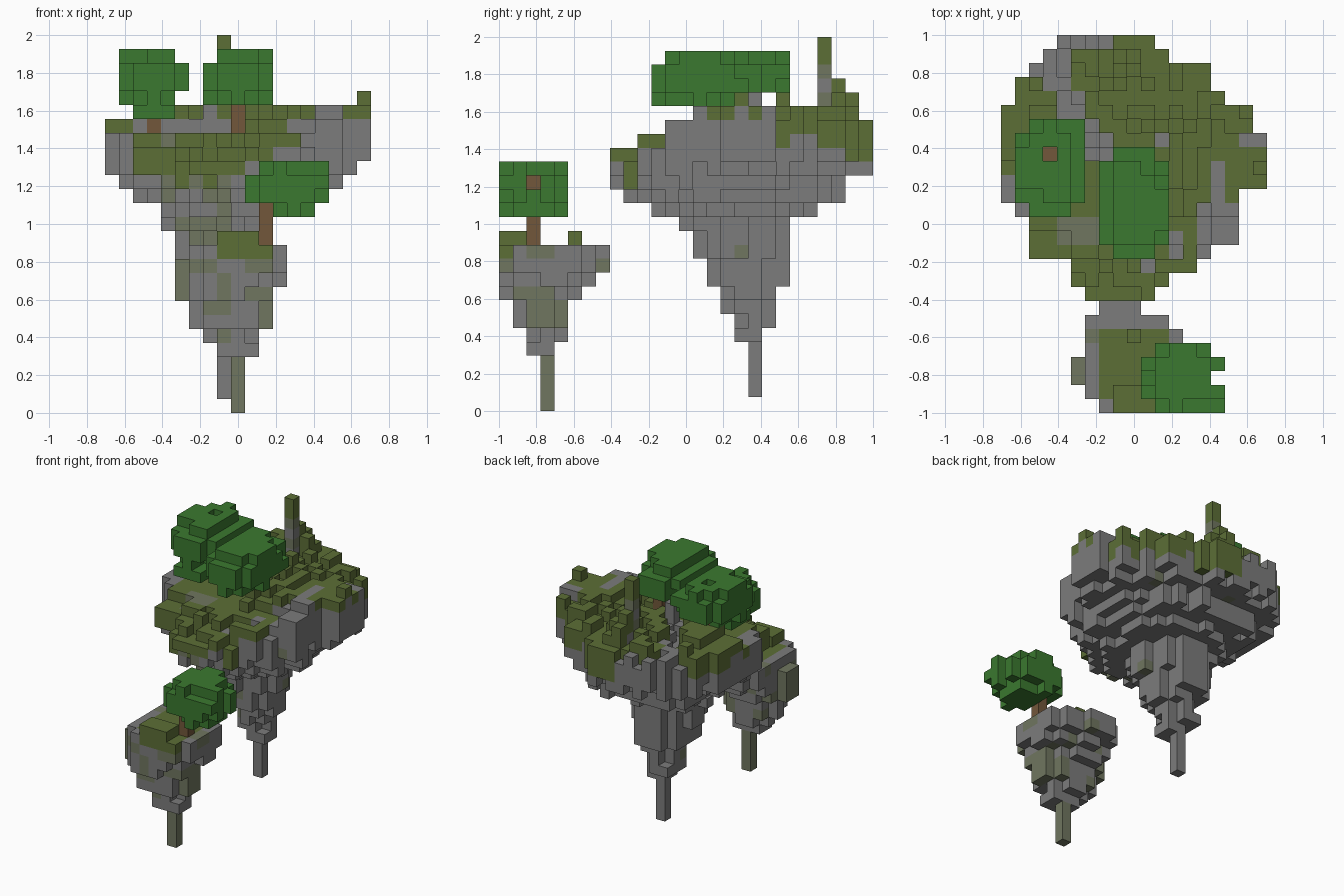
import bpy
import random
from mathutils import Vector

random.seed(11)
CELL = 2 / 27
ORIGIN = Vector((-9.5, -13.5, 0))

cube = bpy.data.objects.get("Cube")
if cube:
    bpy.data.objects.remove(cube, do_unlink=True)


def material(name, r, g, b):
    mat = bpy.data.materials.new(name)
    mat.use_nodes = True
    mat.diffuse_color = (r, g, b, 1)
    mat.node_tree.nodes["Principled BSDF"].inputs["Base Color"].default_value = (r, g, b, 1)
    return mat


PALETTE = {
    "rock": material("grey rock", .2, .2, .2),
    "mossy": material("mossy rock", .16, .18, .115),
    "moss": material("olive moss", .107, .156, .037),
    "leaf": material("green leaves", .043, .19, .029),
    "bark": material("brown bark", .168, .096, .043),
}
KINDS = list(PALETTE)

# Each part maps grid cells to a kind of block
parts = {}


def ellipse(cell, bounds):
    total = 0
    for c, (lo, hi) in zip(cell, bounds):
        half = (hi - lo + 1) / 2
        total += ((c - (lo + hi) / 2) / half) ** 2
    return total


def island(name, layers, plan, first_row, top, kind):
    """Stack tapering, craggy layers inside a plan outline, up to a height map."""
    cells = parts[name] = {}
    for row, (left, right) in enumerate(plan):
        j = first_row + row
        for i in range(left, right + 1):
            height = top(i, j)
            reach = random.uniform(.7, 1.1)
            for k in range(height + 1):
                box = layers.get(k)
                if k > max(layers) or box and ellipse(
                        (i, j), (box[:2], box[2:])) <= reach:
                    cells[i, j, k] = kind(i, j, k, height)


def canopy(name, bounds, keep):
    """Rounded, ragged clump of leaves."""
    cells = parts[name] = {}
    for i in range(bounds[0][0], bounds[0][1] + 1):
        for j in range(bounds[1][0], bounds[1][1] + 1):
            for k in range(bounds[2][0], bounds[2][1] + 1):
                d = ellipse((i, j, k), bounds)
                if d <= random.uniform(.98, 1.5) and keep(i, j, k):
                    cells[i, j, k] = "leaf"


def trunk(name, i, j, low, high):
    parts[name] = {(i, j, k): "bark" for k in range(low, high + 1)}


# Large island: outline rows front to back, then the tapering underside
BIG_PLAN = [(6, 10), (5, 11), (5, 13), (2, 14), (2, 16), (2, 16), (1, 16),
            (0, 16), (0, 18), (0, 18), (0, 18), (0, 18), (0, 17), (0, 17),
            (1, 15), (1, 14), (2, 14), (3, 11), (4, 10)]
BIG_LAYERS = {k: (8, 8, 18, 18) for k in range(1, 5)}
BIG_LAYERS.update({
    5: (8, 9, 17, 18), 6: (7, 9, 17, 19), 7: (7, 9, 16, 19),
    8: (7, 10, 16, 19), 9: (6, 10, 15, 20), 10: (6, 10, 15, 20),
    11: (5, 11, 14, 20), 12: (5, 11, 14, 20), 13: (4, 11, 13, 20),
    14: (4, 13, 11, 22), 15: (2, 15, 9, 24), 16: (1, 16, 8, 24),
    17: (-1, 17, 7, 26), 18: (-2, 19, 6, 28)})
PEAKS = {(8, 23): 26, (8, 24): 23, (9, 24): 22, (8, 25): 22, (18, 17): 22,
         (10, 20): 22, (7, 18): 22}


def bare(i, j):
    """Grey path and grey rims among the moss."""
    path = j >= 16 and abs(i - 3 - .6 * abs(24 - j)) < 1.1
    landing = 4 <= i <= 6 and j in (12, 13)
    back_edge = j == 26 and i < 8
    right_rim = i >= 14 and j <= 14 or i == 15 and j <= 17
    left_rim = i <= 1 and 14 <= j <= 16
    loose_stone = (i, j) in ((11, 19), (10, 10), (12, 11), (12, 12), (17, 19), (18, 19))
    return path or landing or back_edge or right_rim or left_rim or loose_stone


def big_top(i, j):
    if (i, j) in PEAKS:
        return PEAKS[i, j]
    if i <= 4 and j <= 12:
        return 18
    height = min(20, 17 + (j - 8) // 2)
    bump = random.random() < .45
    if i <= 9 and j <= 17:
        # Sunken terrace under the trees
        return min(19, height + bump)
    if i >= 15 and j <= 19:
        return height + 1
    if bare(i, j) and i < 9:
        return 19 + bump
    if bare(i, j) or j == 26 or i <= 1:
        return height
    return height + (bump or j < 21 and i < 9)


def big_kind(i, j, k, height):
    if (i, j) == (8, 23) and k in (22, 24):
        return "mossy"
    front = 8 < j <= 12 and i < 12
    depth = 3 if j >= 25 else 2 if front or j >= 20 else 1
    if k > height - depth and not bare(i, j):
        return "moss"
    streak = 3 < i < 9 and j < 16 and k > 9
    return "mossy" if random.random() < (.75 if streak else .02) else "rock"


island("large_island", BIG_LAYERS, BIG_PLAN, 8, big_top, big_kind)

# Small island in front
SMALL_PLAN = [(7, 11), (6, 12), (5, 12), (5, 12), (6, 12), (6, 12), (6, 11), (7, 9)]
SMALL_LAYERS = {k: (9, 9, 3, 3) for k in range(4)}
SMALL_LAYERS.update({
    4: (7, 10, 2, 3), 5: (7, 10, 2, 4), 6: (6, 11, 1, 4), 7: (6, 11, 1, 4),
    8: (5, 11, 0, 5), 9: (5, 12, 0, 6), 10: (4, 13, -1, 7)})


def small_top(i, j):
    mound = 8 <= i <= 10 and j <= 1 or (i, j) == (9, 5)
    return 12 if mound else 10 if i == 5 else 11


def small_kind(i, j, k, height):
    if k >= 11 and 7 <= i <= 11 and 7 - i < j <= 5:
        return "moss"
    if k < 4 or i == 5 or i == 11 and k < 9:
        return "mossy"
    return "mossy" if random.random() < .18 else "rock"


island("small_island", SMALL_LAYERS, SMALL_PLAN, 0, small_top, small_kind)

# Trees
trunk("left_tree_trunk", 3, 18, 19, 22)
trunk("middle_tree_trunk", 9, 17, 19, 23)
trunk("small_tree_trunk", 11, 2, 11, 16)
canopy("left_tree_leaves", ((1, 5), (14, 20), (22, 25)),
       lambda i, j, k: (i, j) != (3, 18) and (k > 22 or j < 19))
parts["left_tree_leaves"].update(
    {(i, j, 21): "leaf" for i in (2, 3, 4) for j in (14, 15, 16)})
canopy("middle_tree_leaves", ((7, 11), (11, 18), (22, 25)),
       lambda i, j, k: k > 22 or j < 16)
canopy("small_tree_leaves", ((10, 15), (0, 4), (14, 17)),
       lambda i, j, k: (j, k) != (2, 16) and (i, j) != (15, 2)
       and (k > 14 or 11 < i < 15))

# Trunks win over moss, moss over leaves, where parts meet
owner = {}
for name in sorted(parts, key=lambda n: ("trunk" in n, "island" in n)):
    for cell in parts[name]:
        owner[cell] = name


def build(name, cells):
    """Mesh only the exposed sides of the blocks."""
    verts, faces, kinds = {}, [], []
    for cell, kind in cells.items():
        if owner[cell] != name:
            continue
        for axis in range(3):
            u, v = (axis + 1) % 3, (axis + 2) % 3
            for side in (0, 1):
                near = list(cell)
                near[axis] += 2 * side - 1
                if tuple(near) in owner:
                    continue
                ring = [(0, 0), (1, 0), (1, 1), (0, 1)]
                face = []
                for a, b in ring if side else reversed(ring):
                    corner = list(cell)
                    corner[axis] += side
                    corner[u] += a
                    corner[v] += b
                    face.append(verts.setdefault(tuple(corner), len(verts)))
                faces.append(face)
                kinds.append(kind)
    mesh = bpy.data.meshes.new(name)
    mesh.from_pydata([(Vector(p) + ORIGIN) * CELL for p in verts], [], faces)
    used = [k for k in KINDS if k in kinds]
    for kind in used:
        mesh.materials.append(PALETTE[kind])
    for poly, kind in zip(mesh.polygons, kinds):
        poly.material_index = used.index(kind)
    bpy.context.collection.objects.link(bpy.data.objects.new(name, mesh))


for part_name, part_cells in parts.items():
    build(part_name, part_cells)
